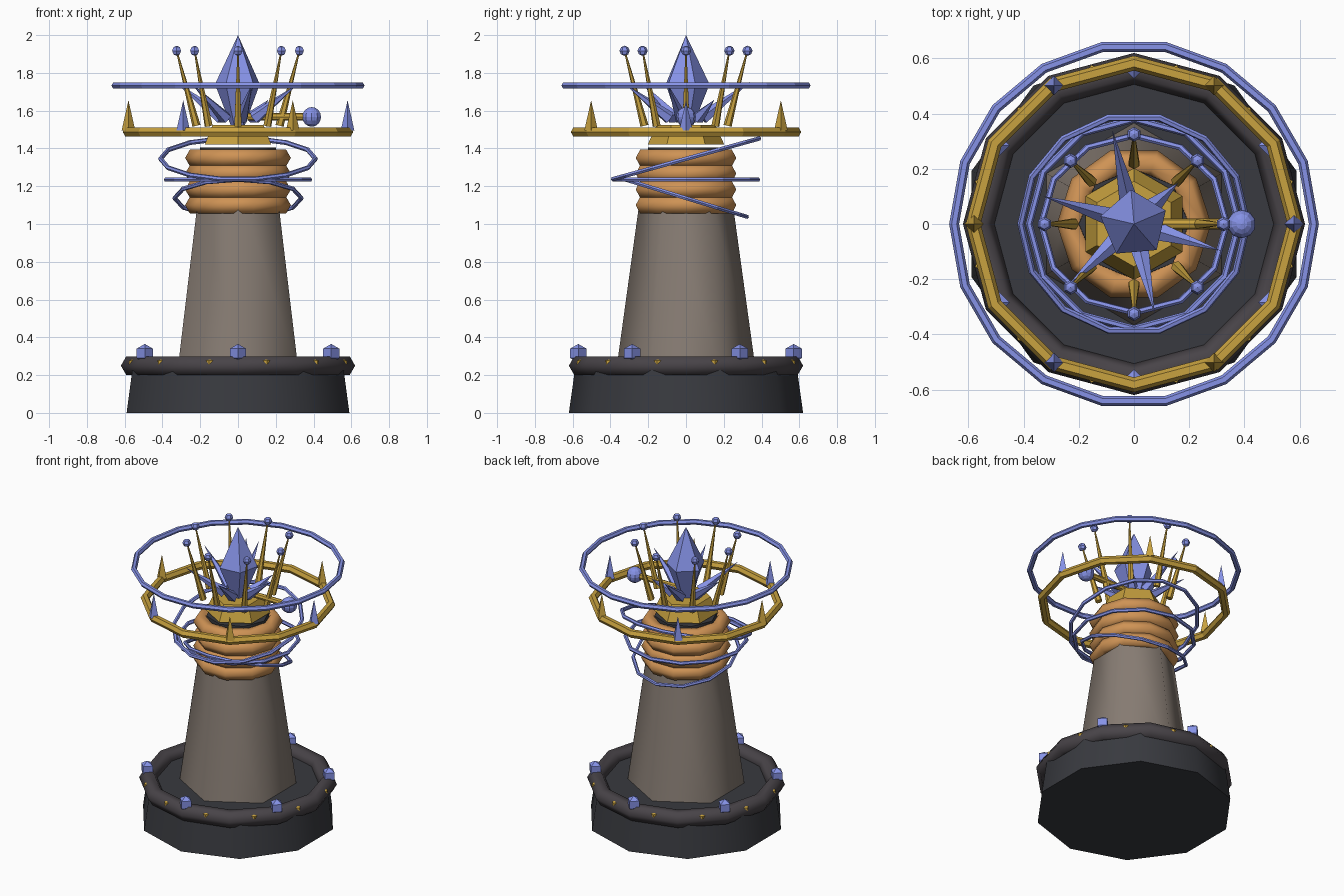
import bpy
from math import sin, cos, pi, radians
from mathutils import Vector

if "Cube" in bpy.data.objects:
    bpy.data.objects.remove(bpy.data.objects["Cube"])


def mat(name, rgb):
    m = bpy.data.materials.new(name)
    m.diffuse_color = (*rgb, 1)
    m.use_nodes = True
    m.node_tree.nodes["Principled BSDF"].inputs["Base Color"].default_value = m.diffuse_color
    return m


BLUE = mat("crystal_blue", (0.24, 0.29, 0.80))
GOLD = mat("gold", (0.58, 0.36, 0.05))
COPPER = mat("copper", (0.62, 0.29, 0.09))
STONE = mat("stone", (0.24, 0.20, 0.17))
DARK = mat("dark_stone", (0.04, 0.042, 0.05))
RIM = mat("dark_rim", (0.065, 0.057, 0.065))


def finish(name, material, smooth=None):
    o = bpy.context.object
    o.name = name
    o.data.materials.append(material)
    if smooth:
        bpy.ops.object.shade_smooth_by_angle(angle=radians(smooth))
    return o


def frustum(name, n, r1, r2, z1, z2, material, smooth=None, x=0, y=0):
    bpy.ops.mesh.primitive_cone_add(vertices=n, radius1=r1, radius2=r2, depth=z2 - z1,
                                    location=(x, y, (z1 + z2) / 2))
    return finish(name, material, smooth)


def rod(name, n, p1, p2, r1, r2, material):
    a, b = Vector(p1), Vector(p2)
    d = b - a
    bpy.ops.mesh.primitive_cone_add(vertices=n, radius1=r1, radius2=r2, depth=d.length,
                                    location=(a + b) / 2,
                                    rotation=d.to_track_quat('Z', 'Y').to_euler())
    return finish(name, material)


def ring(name, n, major, minor, z, material, tilt=0, smooth=None):
    bpy.ops.mesh.primitive_torus_add(major_segments=n, minor_segments=6, major_radius=major,
                                     minor_radius=minor, location=(0, 0, z),
                                     rotation=(radians(tilt), 0, 0))
    return finish(name, material, smooth)


def ball(name, seg, rings, r, loc, material):
    bpy.ops.mesh.primitive_uv_sphere_add(segments=seg, ring_count=rings, radius=r, location=loc)
    return finish(name, material)


def polar(r, deg, z):
    return (r * cos(radians(deg)), r * sin(radians(deg)), z)


# Base, rim and shaft
frustum("base", 10, 0.62, 0.585, 0, 0.25, DARK, 40)
ring("base_rim", 12, 0.563, 0.057, 0.25, RIM, smooth=65)
frustum("shaft", 6, 0.37, 0.235, 0.22, 1.2, STONE, 65)
frustum("neck", 8, 0.205, 0.2, 1.15, 1.405, DARK, 50)

# Crystals and gold studs on the rim
for i in range(6):
    ball("rim_crystal", 4, 2, 0.05, polar(0.57, 30 + 60 * i, 0.315), BLUE)
for i in range(12):
    a = 15 + 30 * i
    o = ball("rim_stud", 4, 2, 1, polar(0.56, a, 0.262), GOLD)
    o.scale = (0.042, 0.065, 0.03)
    o.rotation_euler.z = radians(a)

# Stacked copper collars and tilted orbit rings
for z in (1.1, 1.183, 1.267, 1.35):
    ring("copper_collar", 10, 0.23, 0.05, z, COPPER, smooth=65)
ring("orbit_low", 12, 0.336, 0.012, 1.137, BLUE, -17)
ring("orbit_middle", 12, 0.38, 0.013, 1.235, BLUE)
ring("orbit_high", 14, 0.41, 0.013, 1.345, BLUE, 15.5)

# Floating gold cap and the two wide rings
frustum("cap", 6, 0.203, 0.155, 1.42, 1.525, GOLD)
ring("gold_ring", 12, 0.583, 0.027, 1.487, GOLD)
ring("halo_ring", 18, 0.652, 0.018, 1.733, BLUE)
for i in range(6):
    x, y, _ = polar(0.58, 60 * i, 0)
    frustum("ring_spike", 4, 0.036, 0, 1.495, 1.655, GOLD if i % 2 else BLUE, x=x, y=y)

# Central crystal with a fan of shards
o = frustum("crystal_top", 5, 0.125, 0, 1.74, 2.0, BLUE)
o.rotation_euler.z = radians(5)
o = frustum("crystal_bottom", 5, 0.03, 0.125, 1.5, 1.74, BLUE)
o.rotation_euler.z = radians(5)
for i, length in enumerate((0.22, 0.35, 0.345, 0.33, 0.335, 0.33)):
    a = 43 + 60 * i
    rod("shard", 5, polar(0.09, a, 1.56), polar(length, a, 1.56 + 0.75 * (length - 0.09)),
        0.036, 0, BLUE)

# Crown pins with bead tips
for i in range(8):
    a = 45 * i
    rod("crown_pin", 6, polar(0.22, a, 1.52), polar(0.323, a, 1.91), 0.022, 0.004, GOLD)
    ball("pin_bead", 6, 4, 0.027, polar(0.325, a, 1.917), BLUE)

# Side arm with orb
rod("side_arm", 8, (0.05, 0, 1.567), (0.37, 0, 1.567), 0.02, 0.02, GOLD)
ball("arm_orb", 10, 8, 0.052, (0.39, 0, 1.567), BLUE)
